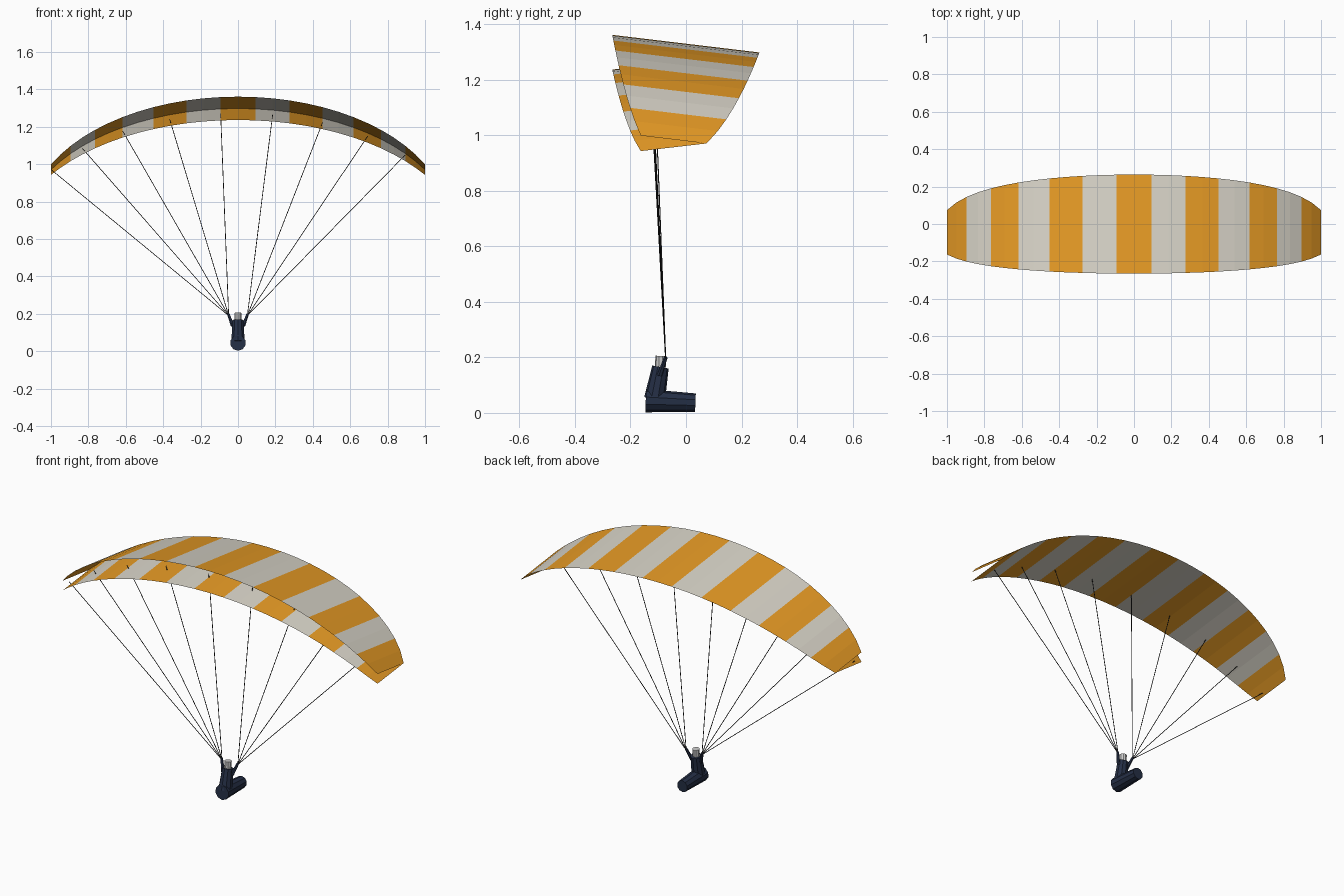
import bpy, bmesh, math
from mathutils import Vector

if "Cube" in bpy.data.objects:
    bpy.data.objects.remove(bpy.data.objects["Cube"])


def material(name, rgb):
    m = bpy.data.materials.new(name)
    m.diffuse_color = (*rgb, 1)
    m.use_nodes = True
    m.node_tree.nodes["Principled BSDF"].inputs["Base Color"].default_value = m.diffuse_color
    return m


ORANGE = material("orange_cloth", (0.78, 0.32, 0.018))
CREAM = material("cream_cloth", (0.68, 0.65, 0.57))
NAVY = material("navy_suit", (0.018, 0.028, 0.06))
CORD = material("dark_cord", (0.025, 0.025, 0.025))

SEG = 13                       # canopy segments per half span
ARC = math.radians(60)
RADIUS = 1 / math.sin(ARC)


def wing_point(k, f, side):
    """Point on a sheet: k = span station, f = 0 front to 1 back, side = 1 upper, -1 lower."""
    t = k / SEG
    chord = 0.53 * math.sqrt(1 - 0.8 * t * t)
    rear_z = 1.2975 - 0.655 * (1 - math.cos(t * ARC))
    rise = (0.1195 if side > 0 else -0.116) * chord
    return Vector((RADIUS * math.sin(t * ARC),
                   -0.08 + (f - 0.35) * chord,
                   rear_z + rise * (1 - f)))


def finish(name, bm, mats):
    me = bpy.data.meshes.new(name)
    bm.to_mesh(me)
    bm.free()
    for m in mats:
        me.materials.append(m)
    ob = bpy.data.objects.new(name, me)
    bpy.context.collection.objects.link(ob)
    return ob


# Canopy: striped upper and lower sheets joined at the back, open at front and tips
bm = bmesh.new()
rows = []
for k in range(-SEG, SEG + 1):
    rows.append([bm.verts.new(wing_point(k, 0, 1)),
                 bm.verts.new(wing_point(k, 1, 1)),
                 bm.verts.new(wing_point(k, 0, -1))])
for i in range(2 * SEG):
    a, b = rows[i], rows[i + 1]
    stripe = (i // 2) % 2
    for quad in ((a[0], b[0], b[1], a[1]), (a[1], b[1], b[2], a[2])):
        bm.faces.new(quad).material_index = stripe
finish("canopy", bm, [ORANGE, CREAM])


def rod(name, p, q, r1, r2, sides, mat=None):
    """Tapered prism from p to q."""
    p, q = Vector(p), Vector(q)
    d = q - p
    bm = bmesh.new()
    bmesh.ops.create_cone(bm, cap_ends=True, segments=sides,
                          radius1=r1, radius2=r2, depth=d.length)
    ob = finish(name, bm, [mat] if mat else [])
    ob.location = (p + q) / 2
    ob.rotation_euler = d.to_track_quat('Z', 'Y').to_euler()
    return ob


# Suspension lines, one every third station, gathered at the nearer hand
for n, k in enumerate(range(-SEG, SEG, 3)):
    top = wing_point(k, 0.25, -1) + Vector((0, 0, 0.022))
    hand = (math.copysign(0.05, k), -0.073, 0.19)
    rod(f"line_{n + 1}", hand, top, 0.002, 0.002, 5, CORD)

# Seated pilot
rod("legs", (0, -0.145, 0.044), (0, 0.034, 0.037), 0.042, 0.033, 10, NAVY)
rod("torso", (0, -0.113, 0.05), (0, -0.092, 0.165), 0.038, 0.030, 10, NAVY)
rod("head", (0, -0.092, 0.165), (0, -0.090, 0.205), 0.020, 0.020, 10)
for label, s in (("left", -1), ("right", 1)):
    rod(label + "_arm", (s * 0.029, -0.095, 0.135), (s * 0.052, -0.073, 0.2),
        0.010, 0.007, 6, NAVY)
